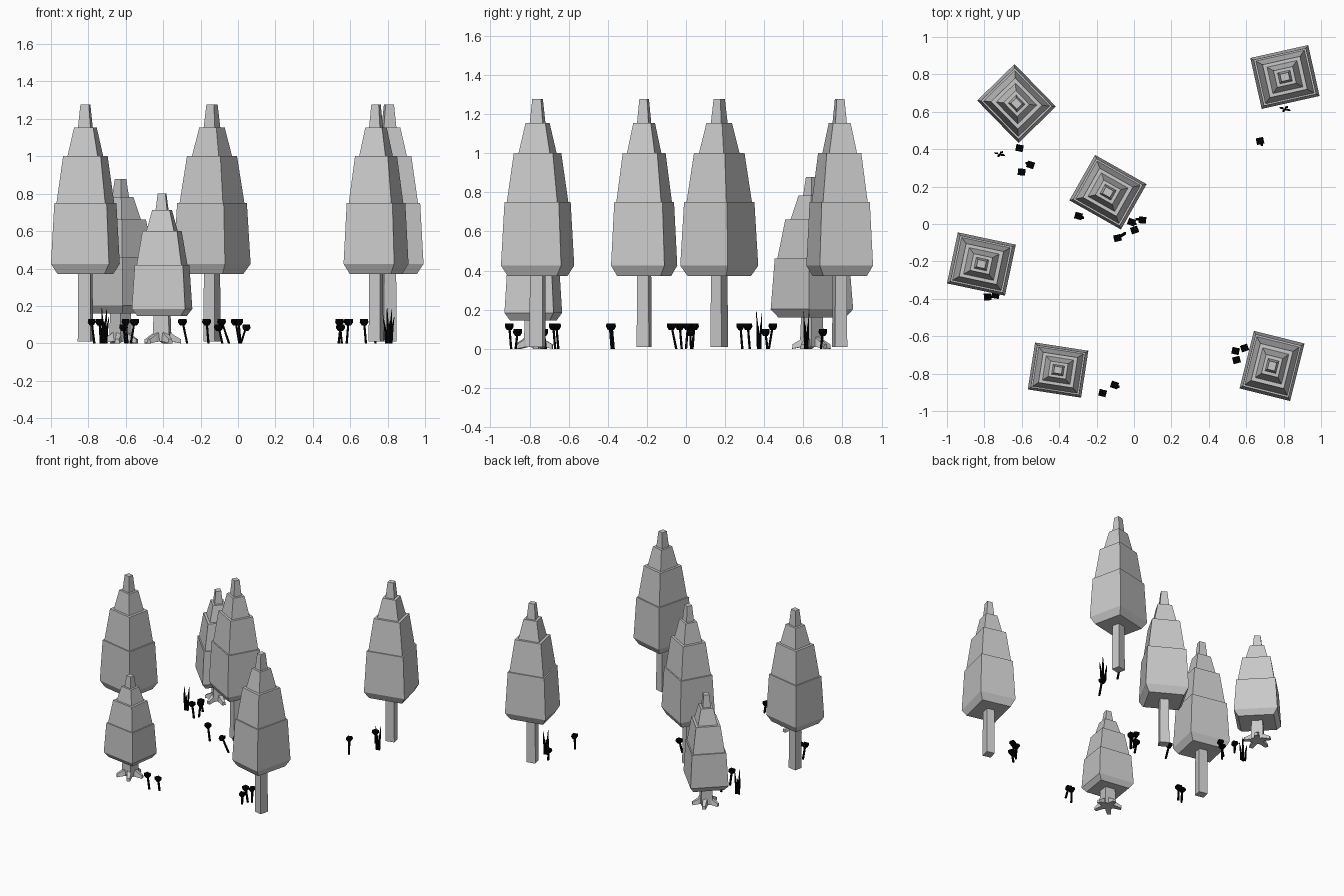
import bpy, bmesh, math, random
from mathutils import Matrix, Vector

random.seed(4)
cube = bpy.data.objects.get("Cube")
if cube:
    bpy.data.objects.remove(cube, do_unlink=True)


def material(name, value):
    m = bpy.data.materials.new(name)
    m.use_nodes = True
    colour = (value, value, value, 1)
    m.diffuse_color = colour
    m.node_tree.nodes["Principled BSDF"].inputs["Base Color"].default_value = colour
    return m


GREY = material("tree grey", 0.58)
BLACK = material("plant black", 0.0)


def rect(w, d, z, x=0, y=0):
    """Horizontal four-point section."""
    return [Vector((x + sx * w / 2, y + sy * d / 2, z))
            for sx, sy in ((-1, -1), (1, -1), (1, 1), (-1, 1))]


def loft(bm, sections, spin=0):
    """Skin a row of four-point sections and cap both ends."""
    turn = Matrix.Rotation(spin, 3, 'Z')
    rings = [[bm.verts.new(turn @ p) for p in s] for s in sections]
    for a, b in zip(rings, rings[1:]):
        for i in range(4):
            j = (i + 1) % 4
            bm.faces.new((a[i], a[j], b[j], b[i]))
    bm.faces.new(rings[0][::-1])
    bm.faces.new(rings[-1])


def finish(name, bm, mat, x, y, angle=0):
    bmesh.ops.recalc_face_normals(bm, faces=bm.faces)
    mesh = bpy.data.meshes.new(name)
    bm.to_mesh(mesh)
    bm.free()
    mesh.materials.append(mat)
    ob = bpy.data.objects.new(name, mesh)
    ob.location = (x, y, 0)
    ob.rotation_euler.z = math.radians(angle)
    bpy.context.collection.objects.link(ob)


# Stepped crown: width and height above its underside
CROWN = [(.258, 0), (.317, .053), (.286, .378), (.266, .378), (.205, .63),
         (.164, .63), (.104, .783), (.068, .783), (.046, .905)]


def crown(x, y, angle, base, wide=1, tall=1):
    bm = bmesh.new()
    loft(bm, [rect(w * wide, w * .88 * wide, base + z * tall) for w, z in CROWN])
    finish("crown", bm, GREY, x, y, angle)


def tall_tree(x, y, angle):
    crown(x, y, angle, .372)
    bm = bmesh.new()
    loft(bm, [rect(.07, .064, .01), rect(.066, .06, .38)])
    finish("tall_trunk", bm, GREY, x, y, angle)


def short_tree(x, y, angle, scale):
    crown(x, y, angle, .16 * scale, scale, .795 * scale)
    bm = bmesh.new()
    loft(bm, [rect(.09, .085, .01), rect(.08, .075, .18 * scale)])
    # Splayed roots around the foot
    for i in range(5):
        parts = []
        for r, half, low, top in ((.02, .022, .01, .075), (.06, .02, .008, .045),
                                  (.1, .014, 0, .022)):
            parts.append([Vector((r, -half, low)), Vector((r, half, low)),
                          Vector((r, half * .7, top)), Vector((r, -half * .7, top))])
        loft(bm, parts, math.tau * i / 5 + .3)
    finish("short_trunk_with_roots", bm, GREY, x, y, angle)


for spot in ((-.816, -.214, -12), (-.139, .17, -29.5), (.807, .786, 12.6), (.738, -.759, 76)):
    tall_tree(*spot)
short_tree(-.628, .644, -45.7, 1)
short_tree(-.406, -.781, -8.8, .91)


def flower(x, y, h, dx, dy):
    """Leaning stem with a flared square head; dx, dy shift the foot."""
    bm = bmesh.new()
    loft(bm, [rect(.012, .012, 0, dx, dy), rect(.011, .011, h - .01)])
    loft(bm, [rect(.02, .02, h - .035), rect(.04, .036, h - .018), rect(.036, .034, h)],
         random.uniform(-.4, .4))
    finish("flower", bm, BLACK, x, y)


TALL, SMALL = .13, .1
for f in ((-.612, .406, SMALL, .01, .01), (-.553, .316, TALL, -.02, .01),
          (-.601, .278, TALL, .01, .01), (-.297, .043, TALL, .025, -.01),
          (-.013, .01, TALL, .02, -.01), (.045, .021, SMALL, -.03, .005),
          (.003, -.032, TALL, .01, .01), (-.088, -.075, TALL, .04, .025),
          (.674, .444, TALL, .01, -.02), (.725, .7, SMALL, .01, -.01),
          (-.783, -.39, TALL, .015, .01), (-.74, -.38, TALL, .01, .01),
          (-.168, -.904, TALL, .01, .01), (-.104, -.861, SMALL, .02, -.01),
          (.543, -.679, TALL, .012, .01), (.591, -.663, TALL, -.01, .01),
          (.548, -.727, SMALL, -.01, .01)):
    flower(*f)


def grass(x, y):
    """Tuft of thin upright blades."""
    bm = bmesh.new()
    for tx, ty, h in ((-.026, .008, .13), (-.008, -.014, .19), (.018, .014, .18),
                      (.004, -.004, .12), (.03, -.008, .14)):
        loft(bm, [rect(.013, .01, 0, tx * .5, ty * .5),
                  rect(.011, .008, h * .6, tx * .7, ty * .7),
                  rect(.003, .003, h, tx, ty)])
    finish("grass_tuft", bm, BLACK, x, y)


grass(-.72, .374)
grass(.805, .615)
